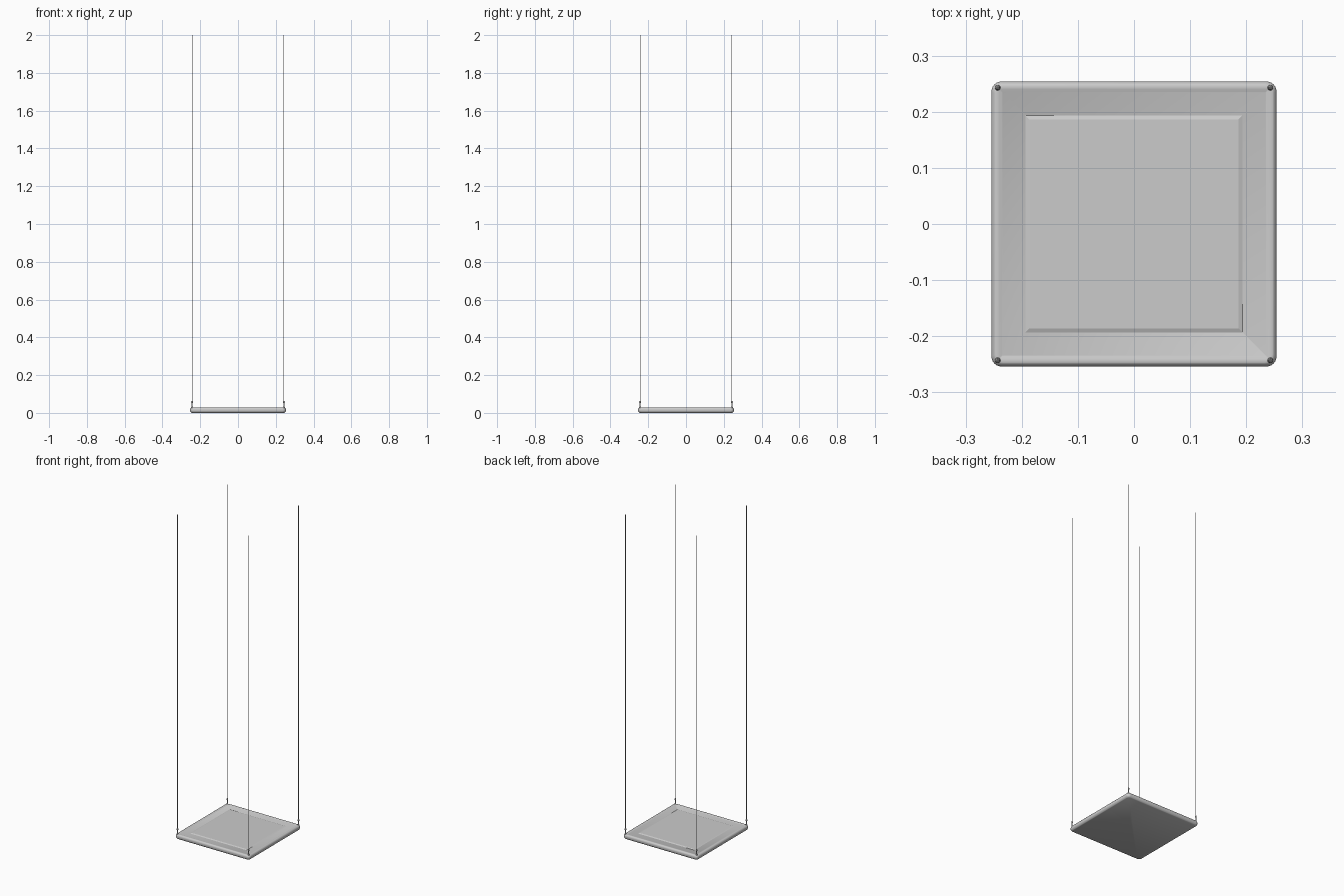
import bpy, bmesh, math

if "Cube" in bpy.data.objects:
    bpy.data.objects.remove(bpy.data.objects["Cube"])


def finish(name, bm, smooth=True):
    bmesh.ops.recalc_face_normals(bm, faces=bm.faces)
    mesh = bpy.data.meshes.new(name)
    bm.to_mesh(mesh)
    bm.free()
    ob = bpy.data.objects.new(name, mesh)
    bpy.context.collection.objects.link(ob)
    if smooth:
        bpy.ops.object.select_all(action='DESELECT')
        ob.select_set(True)
        bpy.context.view_layer.objects.active = ob
        bpy.ops.object.shade_smooth_by_angle(angle=math.radians(35))
    return ob


def square_loop(half, radius, z, seg=6):
    # square outline with rounded corners
    pts = []
    for c in range(4):
        a0 = c * math.pi / 2
        cx = (half - radius) * (1 if c in (0, 3) else -1)
        cy = (half - radius) * (1 if c in (0, 1) else -1)
        for i in range(seg + 1):
            a = a0 + i / seg * math.pi / 2
            pts.append((cx + radius * math.cos(a), cy + radius * math.sin(a), z))
    return pts


def skin(bm, loops, cap_start=False, cap_end=False):
    rings = [[bm.verts.new(p) for p in loop] for loop in loops]
    n = len(rings[0])
    for a, b in zip(rings, rings[1:]):
        for i in range(n):
            j = (i + 1) % n
            bm.faces.new((a[i], a[j], b[j], b[i]))
    if cap_start:
        bm.faces.new(rings[0][::-1])
    if cap_end:
        bm.faces.new(rings[-1])


def lathe(name, x, y, profile, seg=16):
    bm = bmesh.new()
    skin(bm, [[(x + r * math.cos(2 * math.pi * i / seg),
                y + r * math.sin(2 * math.pi * i / seg), z) for i in range(seg)]
              for r, z in profile], True, True)
    return finish(name, bm)


# Panel frame: rounded square housing, bevelled side, sloped inner lip and floor
section = [(0.246, 0.016, 0.0), (0.249, 0.016, 0.002), (0.253, 0.018, 0.007),
           (0.254, 0.018, 0.010), (0.254, 0.018, 0.019), (0.253, 0.018, 0.023),
           (0.249, 0.016, 0.028), (0.247, 0.015, 0.029),
           (0.240, 0.002, 0.029), (0.235, 0.001, 0.026)]
bm = bmesh.new()
skin(bm, [square_loop(*s) for s in section], True, True)
finish("panel_frame", bm)

# Raised centre housing with bevelled edge
bm = bmesh.new()
skin(bm, [[(h, h, z), (-h, h, z), (-h, -h, z), (h, -h, z)]
          for h, z in ((0.195, 0.0255), (0.186, 0.029))], True, True)
finish("centre_housing", bm, False)

# Corner suspension fittings and wires
for sx, xn in ((-1, "left"), (1, "right")):
    for sy, yn in ((-1, "front"), (1, "back")):
        x, y = sx * 0.243, sy * 0.243
        lathe(f"wire_fitting_{yn}_{xn}", x, y,
              [(0.005, 0.027), (0.005, 0.031), (0.003, 0.034), (0.003, 0.052),
               (0.0045, 0.054), (0.0045, 0.060), (0.0025, 0.064)])
        lathe(f"wire_{yn}_{xn}", x, y, [(0.0016, 0.03), (0.0016, 2.0)], 10)
